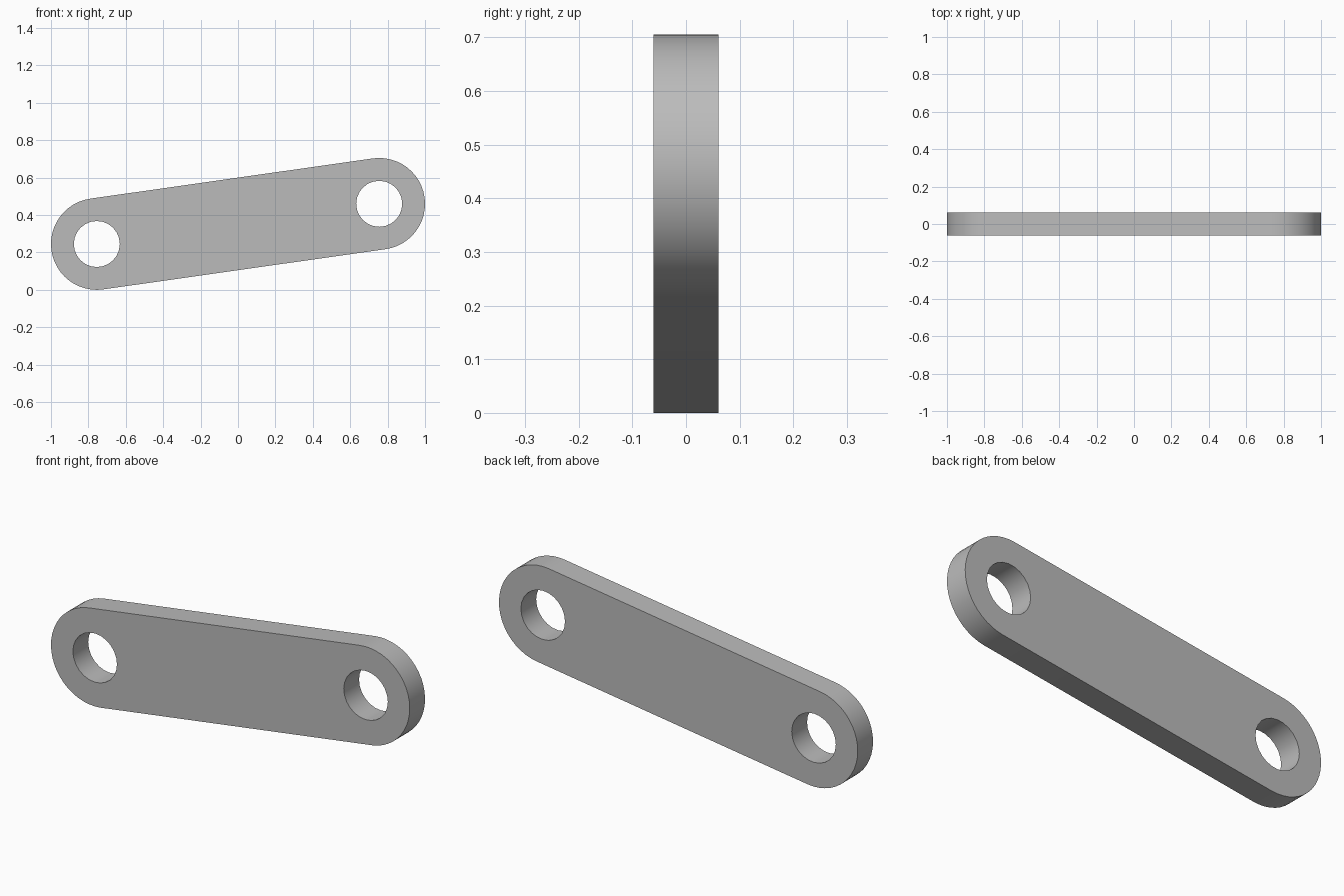
import bpy, bmesh
from math import pi, cos, sin, atan2, radians
from mathutils import Vector

cube = bpy.data.objects.get("Cube")
if cube:
    bpy.data.objects.remove(cube, do_unlink=True)

OUTER, HOLE, THICK = 0.245, 0.123, 0.122
SEGS = 24
low, high = Vector((-0.755, 0, 0.245)), Vector((0.755, 0, 0.46))
tilt = atan2(high.z - low.z, high.x - low.x)


def arc(centre, radius, start, sweep, count):
    """Points on a circle in the upright plane of the front face."""
    step = sweep / SEGS
    return [centre + Vector((radius * cos(start + step * i), -THICK / 2,
                             radius * sin(start + step * i)))
            for i in range(count)]


def add_loop(bm, points):
    verts = [bm.verts.new(p) for p in points]
    return [bm.edges.new((a, b)) for a, b in zip(verts, verts[1:] + verts[:1])]


# Front face: rounded outline with a pin hole at each end
bm = bmesh.new()
outline = (arc(high, OUTER, tilt - pi / 2, pi, SEGS + 1)
           + arc(low, OUTER, tilt + pi / 2, pi, SEGS + 1))
edges = add_loop(bm, outline)
for centre in (low, high):
    edges += add_loop(bm, arc(centre, HOLE, 0, 2 * pi, SEGS))
bmesh.ops.triangle_fill(bm, edges=edges, use_beauty=True, normal=(0, -1, 0))

# Thickness: extrude the front face back, keeping both caps
solid = bmesh.ops.extrude_face_region(bm, geom=bm.faces[:], use_keep_orig=True)
back = [v for v in solid["geom"] if isinstance(v, bmesh.types.BMVert)]
bmesh.ops.translate(bm, verts=back, vec=(0, THICK, 0))
bmesh.ops.recalc_face_normals(bm, faces=bm.faces[:])

mesh = bpy.data.meshes.new("link_plate")
bm.to_mesh(mesh)
bm.free()
plate = bpy.data.objects.new("link_plate", mesh)
bpy.context.collection.objects.link(plate)

# Plain grey metal
grey = bpy.data.materials.new("grey_metal")
grey.use_nodes = True
colour = (0.5, 0.5, 0.5, 1)
grey.diffuse_color = colour
grey.node_tree.nodes["Principled BSDF"].inputs["Base Color"].default_value = colour
mesh.materials.append(grey)

# Smooth rims with sharp cap edges
bpy.ops.object.select_all(action='DESELECT')
plate.select_set(True)
bpy.context.view_layer.objects.active = plate
bpy.ops.object.shade_smooth_by_angle(angle=radians(35))
